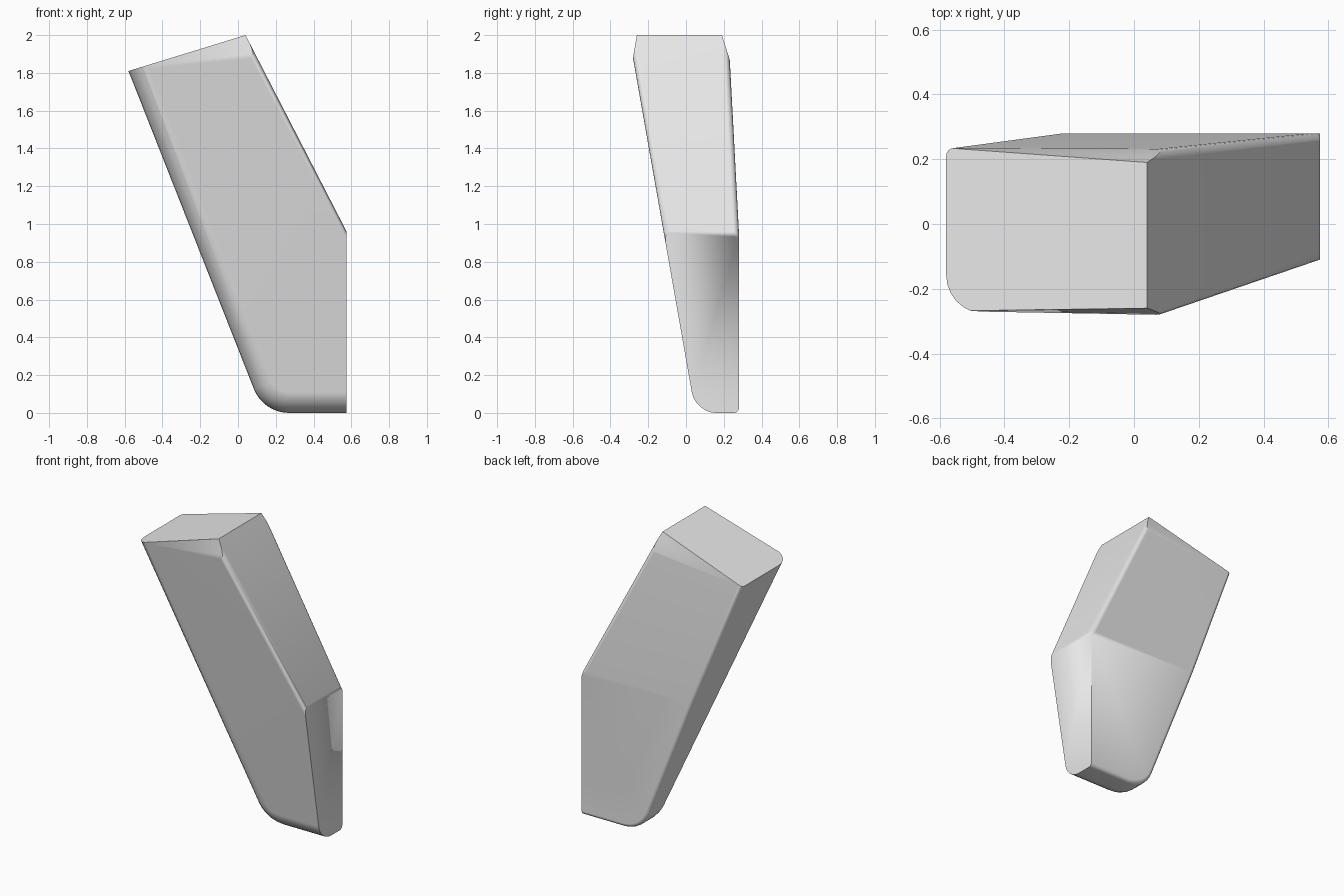
import bpy
import bmesh
import math
from mathutils import Vector

cube = bpy.data.objects.get("Cube")
if cube:
    bpy.data.objects.remove(cube)

grey = bpy.data.materials.new("light_grey")
grey.use_nodes = True
grey.diffuse_color = (0.8, 0.8, 0.8, 1)
grey.node_tree.nodes["Principled BSDF"].inputs["Base Color"].default_value = (0.8, 0.8, 0.8, 1)

bm = bmesh.new()


def front_y(z):
    return 0.05 - 0.176 * z


def upper_back_y(z):
    return 0.28 - 0.053 * (z - 0.96)


def cut(a, b, c, outward_y):
    """Slice off everything beyond the plane a-b-c and cap the opening."""
    a, b, c = Vector(a), Vector(b), Vector(c)
    normal = (b - a).cross(c - a).normalized()
    if normal.y * outward_y < 0:
        normal.negate()
    result = bmesh.ops.bisect_plane(
        bm, geom=bm.verts[:] + bm.edges[:] + bm.faces[:], dist=1e-5,
        plane_co=a, plane_no=normal, clear_outer=True)
    rim = [e for e in result["geom_cut"]
           if isinstance(e, bmesh.types.BMEdge) and e.is_boundary]
    bmesh.ops.edgeloop_fill(bm, edges=rim)
    bmesh.ops.recalc_face_normals(bm, faces=bm.faces[:])


def round_edges(side, width, segments, rule):
    """Round edges between the front (-1) or back (1) and matching side walls."""
    chosen = []
    for e in bm.edges:
        if len(e.link_faces) != 2:
            continue
        f, g = sorted(e.link_faces, key=lambda face: -face.normal.y * side)
        if f.normal.y * side > 0.9 and abs(g.normal.y) < 0.1 and rule(g.normal):
            chosen.append(e)
    bmesh.ops.bevel(bm, geom=chosen, offset=width, offset_type='OFFSET',
                    segments=segments, profile=0.5, affect='EDGES')


# Side outline, with a rounded lower left corner
outline = [(-0.58, 1.81), (0.04, 2.0), (0.575, 0.96), (0.575, 0)]
radius, lean = 0.2, math.atan(0.393)
centre_x = 0.27
steps = 8
for i in range(steps + 1):
    angle = -math.pi / 2 - (math.pi / 2 - lean) * i / steps
    # the arc runs from the flat base up to the slanted left wall
    outline.append((centre_x + radius * math.cos(angle),
                    radius + radius * math.sin(angle)))
base = bm.faces.new([bm.verts.new((x, -0.6, z)) for x, z in outline])
extruded = bmesh.ops.extrude_face_region(bm, geom=[base])
bmesh.ops.translate(bm, vec=(0, 1.2, 0),
                    verts=[v for v in extruded["geom"] if isinstance(v, bmesh.types.BMVert)])
bmesh.ops.recalc_face_normals(bm, faces=bm.faces[:])

# Sloping front, upright back and slightly leaning upper back
cut((0, front_y(0), 0), (1, front_y(0), 0), (0, front_y(2), 2), -1)
cut((0, 0.28, 0), (1, 0.28, 0), (0, 0.28, 1), 1)
cut((0, 0.28, 0.96), (1, 0.28, 0.96), (0, upper_back_y(2), 2), 1)


def left_or_base(n):
    return n.x < -0.5 or n.z < -0.3


def slanted_right(n):
    return n.x > 0.7 and n.z > 0.3


# Broad rounding on the front, fine rounding elsewhere
round_edges(-1, 0.11, 6, left_or_base)
round_edges(-1, 0.03, 4, slanted_right)
round_edges(1, 0.025, 4, left_or_base)
round_edges(1, 0.03, 4, slanted_right)

# Tapered chamfers along the top end
cut((-0.58, front_y(1.81), 1.81), (0.04, -0.26, 2), (0.102, front_y(1.88), 1.88), -1)
cut((-0.58, upper_back_y(1.81), 1.81), (0.04, 0.19, 2), (0.107, upper_back_y(1.87), 1.87), 1)

mesh = bpy.data.meshes.new("slanted_block")
bm.to_mesh(mesh)
bm.free()
mesh.materials.append(grey)
block = bpy.data.objects.new("slanted_block", mesh)
bpy.context.collection.objects.link(block)

# Smooth roundings, crisp end faces
bpy.ops.object.select_all(action='DESELECT')
block.select_set(True)
bpy.context.view_layer.objects.active = block
bpy.ops.object.shade_smooth_by_angle(angle=math.radians(30))
weighted = block.modifiers.new("even_shading", 'WEIGHTED_NORMAL')
weighted.keep_sharp = True
